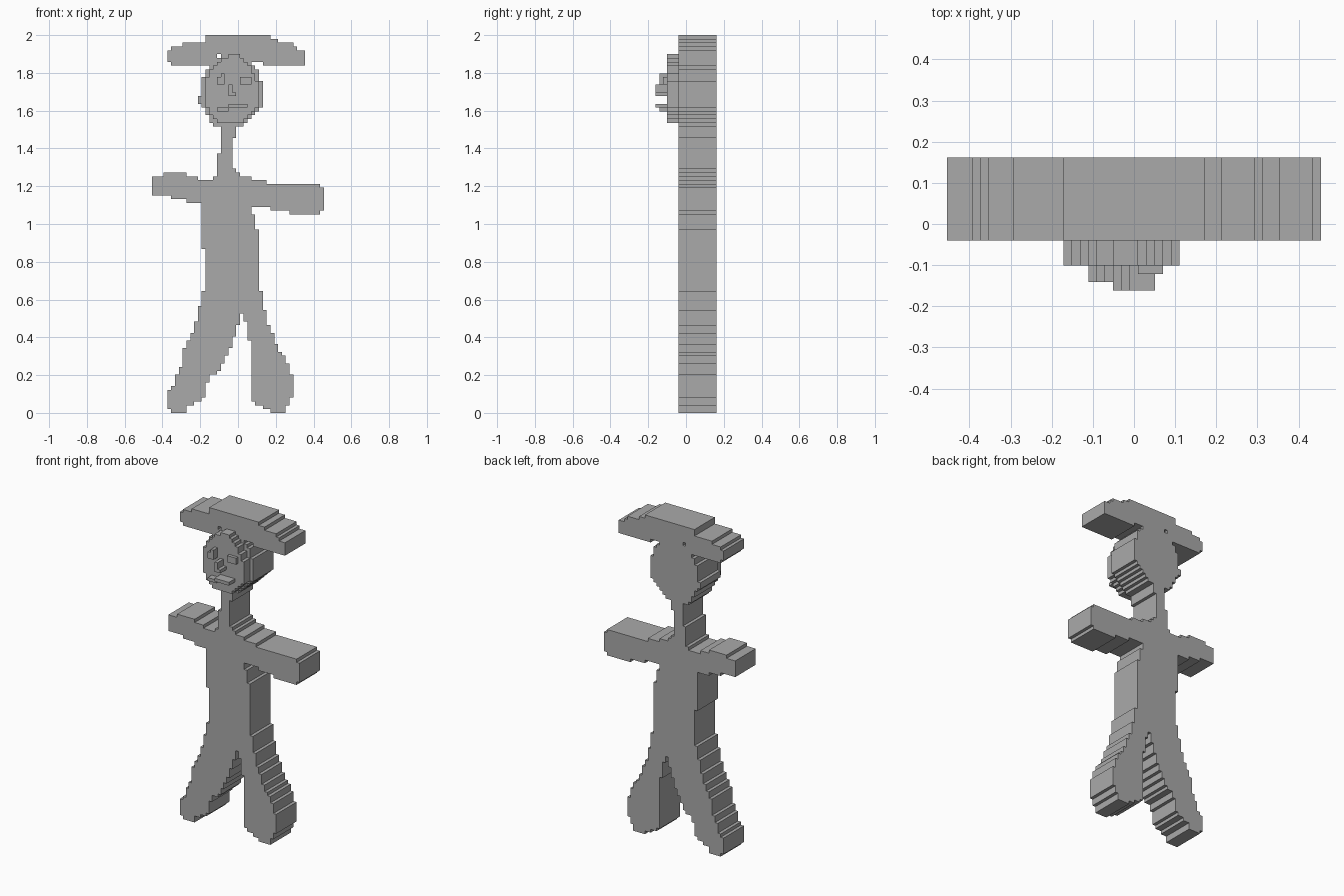
import bpy
import bmesh

cube = bpy.data.objects.get("Cube")
if cube:
    bpy.data.objects.remove(cube, do_unlink=True)

# The figure sits on a block grid: 45 columns wide, 99 rows high, 16 deep
UNIT = 2 / 99
MID = 22.5
BACK, FRONT, FACE_FRONT = 8, -2, -5

grey = bpy.data.materials.new("stone_grey")
grey.use_nodes = True
colour = (0.4, 0.4, 0.4, 1)
grey.diffuse_color = colour
grey.node_tree.nodes["Principled BSDF"].inputs["Base Color"].default_value = colour


def stepped_part(name, bands, top, front=FRONT, back=BACK):
    """Extrude a stepped outline; each band is (bottom row, left column, right column)."""
    ends = [band[0] for band in bands[1:]] + [top]
    right_side, left_side = [], []
    for (bottom, left, right), end in zip(bands, ends):
        right_side += [(right, bottom), (right, end)]
        left_side += [(left, bottom), (left, end)]
    outline = []
    for point in right_side + left_side[::-1]:
        if point not in outline:
            outline.append(point)

    bm = bmesh.new()
    verts = [bm.verts.new(((c - MID) * UNIT, front * UNIT, r * UNIT)) for c, r in outline]
    face = bm.faces.new(verts)
    extruded = bmesh.ops.extrude_face_region(bm, geom=[face])
    moved = [g for g in extruded["geom"] if isinstance(g, bmesh.types.BMVert)]
    bmesh.ops.translate(bm, verts=moved, vec=(0, (back - front) * UNIT, 0))
    # Merge straight runs into single walls
    bmesh.ops.dissolve_limit(bm, angle_limit=0.01, verts=bm.verts, edges=bm.edges)
    bmesh.ops.recalc_face_normals(bm, faces=bm.faces)
    mesh = bpy.data.meshes.new(name)
    bm.to_mesh(mesh)
    bm.free()
    mesh.materials.append(grey)
    obj = bpy.data.objects.new(name, mesh)
    bpy.context.collection.objects.link(obj)
    return obj


def cut(target, name, bands, top):
    """Cut a hole right through a part with a hidden block."""
    cutter = stepped_part(name, bands, top, FRONT - 1, BACK + 1)
    cutter.hide_render = True
    cutter.display_type = 'WIRE'
    cutter.hide_set(True)
    mod = target.modifiers.new(name, 'BOOLEAN')
    mod.operation = 'DIFFERENCE'
    mod.solver = 'EXACT'
    mod.object = cutter


# Legs
stepped_part("left_leg", [
    (0, 31, 35), (1, 29, 35), (2, 27, 36), (3, 26, 36), (4, 26, 37), (10, 26, 36),
    (13, 26, 35), (15, 26, 34), (16, 26, 33), (18, 26, 32), (19, 25, 32),
    (21, 25, 31), (23, 25, 30), (24, 24, 30), (26, 23, 30), (27, 23, 29)], top=32)
stepped_part("right_leg", [
    (0, 5, 9), (1, 4, 9), (2, 4, 11), (3, 4, 13), (4, 4, 14), (6, 5, 14), (7, 6, 14),
    (8, 6, 15), (10, 7, 17), (11, 7, 18), (12, 8, 18), (13, 8, 19), (15, 8, 20),
    (17, 9, 21), (19, 10, 21), (20, 10, 22), (21, 11, 22), (23, 11, 23),
    (24, 12, 23), (28, 13, 23)], top=32)

# Torso, neck and arms
stepped_part("torso", [(32, 14, 28), (43, 13, 28), (48, 13, 27), (52, 13, 26)], top=61)
stepped_part("neck", [(61, 16, 26), (62, 17, 23), (63, 17, 22), (64, 17, 21),
                      (68, 18, 21), (72, 18, 22)], top=75)
stepped_part("left_arm", [(52, 36, 44), (53, 31, 45), (54, 26, 45), (59, 26, 44),
                          (60, 26, 30)], top=61)
stepped_part("right_arm", [(55, 9, 13), (56, 5, 13), (57, 0, 13), (61, 0, 12),
                           (62, 3, 9)], top=63)

# Head
stepped_part("head", [(75, 16, 24), (76, 15, 25), (77, 15, 26), (78, 14, 27), (79, 14, 28),
                      (80, 13, 29), (81, 12, 29), (83, 13, 29), (87, 13, 28),
                      (88, 14, 28), (90, 15, 27)], top=91)

# Hat with a notch under the brim and a small hole
hat = stepped_part("hat", [(91, 5, 40), (92, 4, 40), (95, 5, 38), (96, 8, 37),
                           (97, 14, 33), (98, 14, 31)], top=99)
cut(hat, "brim_notch_cutter", [(90, 26, 29)], top=92)
cut(hat, "hat_hole_cutter", [(93, 17, 18)], top=94)

# Raised face
stepped_part("face", [(76, 17, 24), (77, 16, 25), (78, 15, 26), (79, 15, 27), (80, 14, 28),
                      (87, 14, 27), (88, 15, 27), (89, 15, 26), (90, 16, 26),
                      (91, 17, 25), (92, 18, 24), (93, 20, 23)],
             top=94, front=FACE_FRONT, back=FRONT)

# Facial features: name, bands, top row, front depth
features = [
    ("left_eye", [(86, 23, 26)], 88, -6),
    ("right_eye", [(86, 17, 19), (88, 18, 19)], 89, -7),
    ("nose", [(83, 20, 22), (84, 20, 21)], 86, -8),
    ("upper_lip", [(80, 20, 25)], 81, -8),
    ("lower_lip", [(79, 17, 20)], 80, -7),
]
for name, bands, top, depth in features:
    stepped_part(name, bands, top, front=depth, back=FACE_FRONT)
